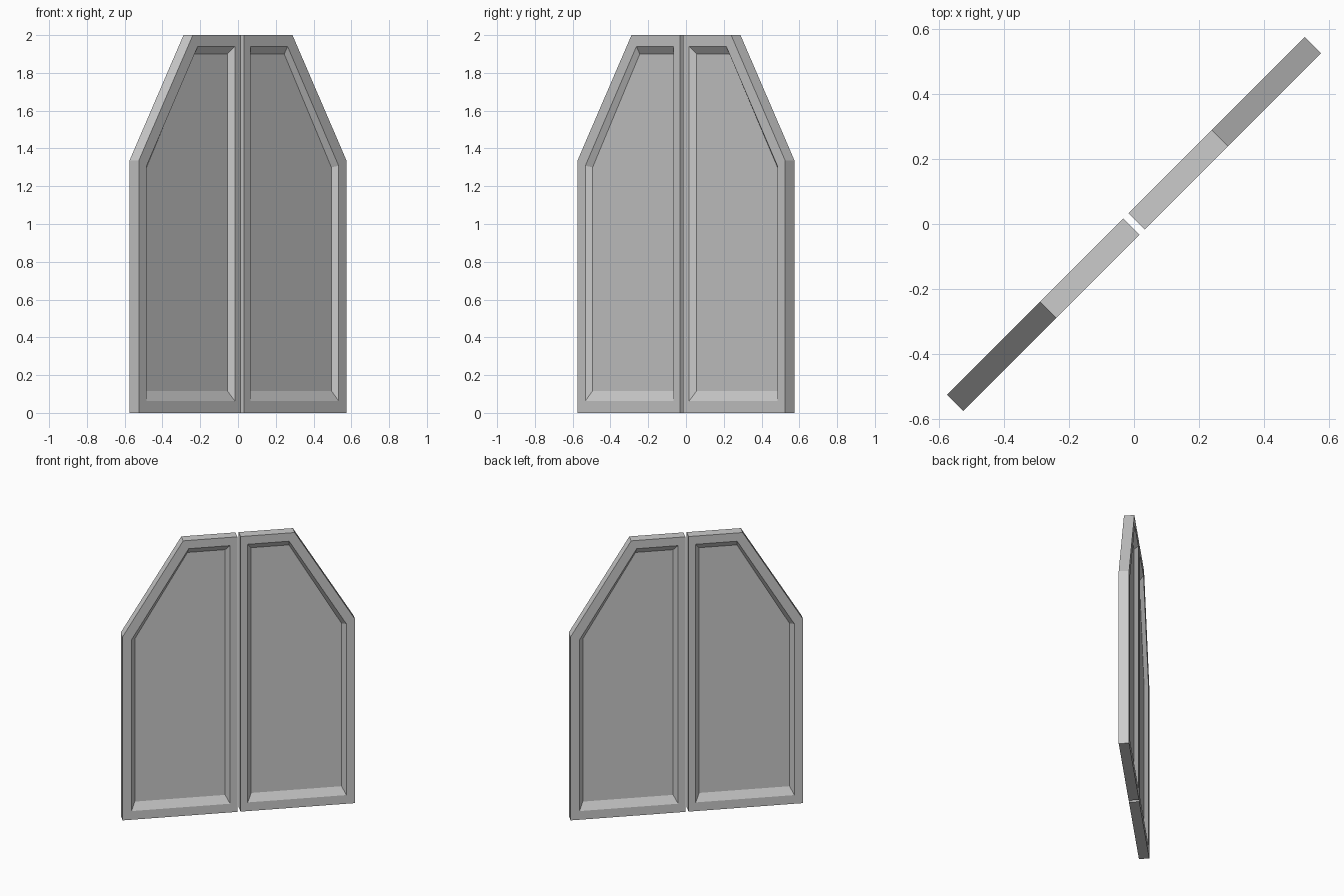
import bpy, bmesh
from math import pi
from mathutils import Matrix

cube = bpy.data.objects.get("Cube")
if cube:
    bpy.data.objects.remove(cube, do_unlink=True)

grey = bpy.data.materials.new("plain grey")
grey.use_nodes = True
colour = (0.6, 0.6, 0.6, 1)
grey.diffuse_color = colour
grey.node_tree.nodes["Principled BSDF"].inputs["Base Color"].default_value = colour

HALF = 0.035    # half the door thickness
FLOOR = 0.007   # half the thickness of the sunken panel


def outline(inner, outer, bottom, shoulder, top, top_end):
    """Door shape with a sloped upper outer corner, as (width, height) pairs."""
    return [(inner, bottom), (outer, bottom), (outer, shoulder),
            (top_end, top), (inner, top)]


edge = outline(0.011, 0.778, 0, 1.335, 2, 0.373)
rim = outline(0.059, 0.719, 0.063, 1.308, 1.94, 0.336)
panel = outline(0.087, 0.692, 0.117, 1.3, 1.9, 0.339)

# Loops from the front panel, over the frame and edge, to the back panel
LOOPS = [(panel, -FLOOR), (rim, -HALF), (edge, -HALF),
         (edge, HALF), (rim, HALF), (panel, FLOOR)]


def door(name, angle):
    bm = bmesh.new()
    rings = [[bm.verts.new((x, y, z)) for x, z in shape] for shape, y in LOOPS]
    for a, b in zip(rings, rings[1:]):
        for i in range(len(a)):
            j = (i + 1) % len(a)
            bm.faces.new((a[i], a[j], b[j], b[i]))
    bm.faces.new(rings[0])
    bm.faces.new(rings[-1])
    bmesh.ops.recalc_face_normals(bm, faces=bm.faces)
    bm.transform(Matrix.Rotation(angle, 4, "Z"))
    mesh = bpy.data.meshes.new(name)
    bm.to_mesh(mesh)
    bm.free()
    mesh.materials.append(grey)
    obj = bpy.data.objects.new(name, mesh)
    bpy.context.collection.objects.link(obj)


# Two matching leaves set along one diagonal
door("left_door", pi / 4)
door("right_door", pi / 4 + pi)
